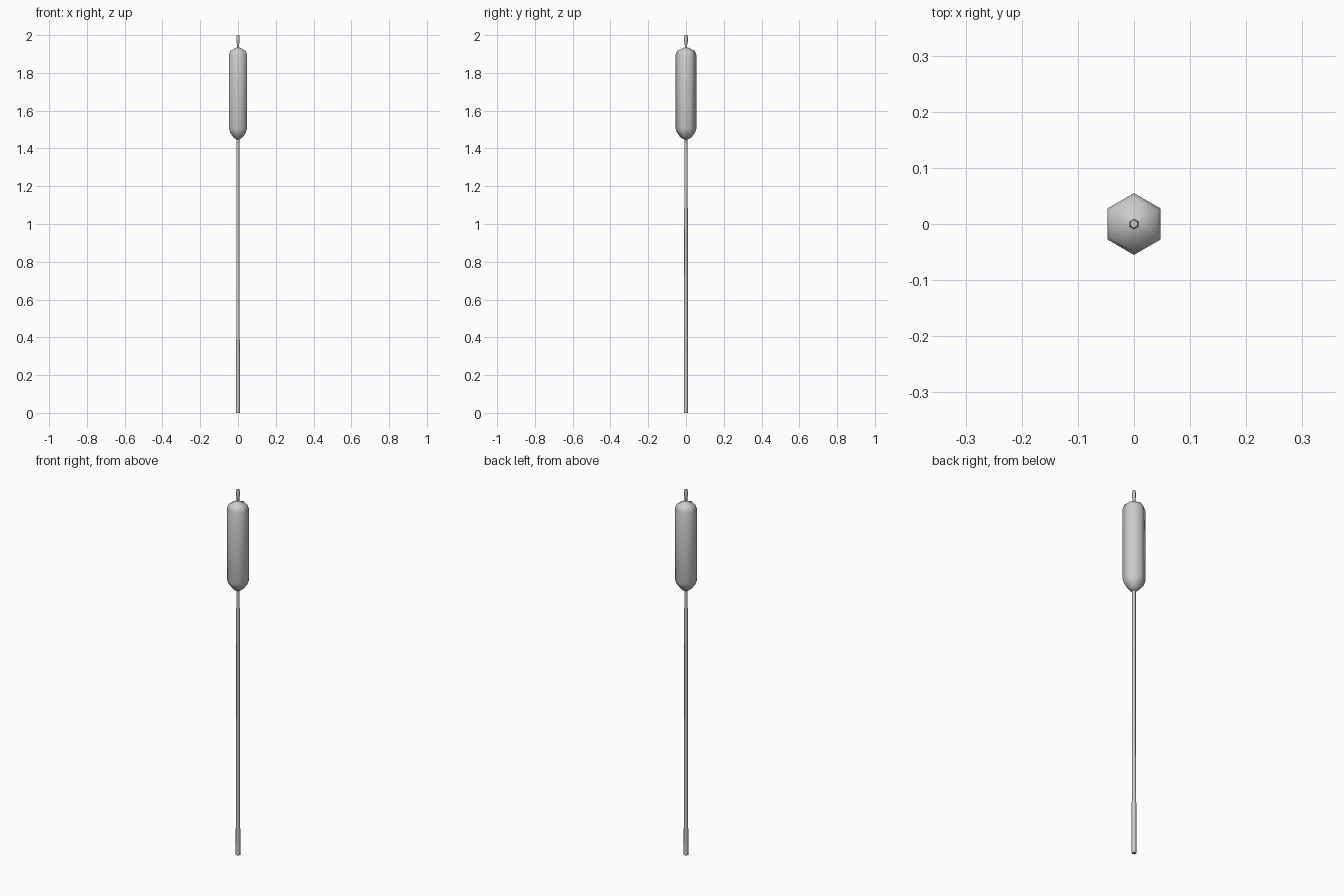
import bpy, bmesh, math

if "Cube" in bpy.data.objects:
    bpy.data.objects.remove(bpy.data.objects["Cube"])

SIDES = 6


def lathe(name, profile):
    """Six-sided capped solid from (radius, height) pairs, corners on the y axis."""
    bm = bmesh.new()
    rings = []
    for r, z in profile:
        angles = [math.pi / 2 + i * math.tau / SIDES for i in range(SIDES)]
        rings.append([bm.verts.new((r * math.cos(a), r * math.sin(a), z)) for a in angles])
    for low, high in zip(rings, rings[1:]):
        for i in range(SIDES):
            j = (i + 1) % SIDES
            bm.faces.new((low[i], low[j], high[j], high[i]))
    bm.faces.new(rings[0][::-1])
    bm.faces.new(rings[-1])
    for f in bm.faces:
        f.smooth = len(f.verts) == 4
    mesh = bpy.data.meshes.new(name)
    bm.to_mesh(mesh)
    bm.free()
    obj = bpy.data.objects.new(name, mesh)
    bpy.context.collection.objects.link(obj)
    bpy.ops.object.select_all(action='DESELECT')
    obj.select_set(True)
    bpy.context.view_layer.objects.active = obj
    bpy.ops.object.shade_smooth_by_angle(angle=math.radians(65))
    return obj


# Slender stem, slightly tapered
lathe("reed_stem", [(0.0115, 0), (0.0085, 1.455)])

# Sausage-shaped seed head with bevelled ends
lathe("seed_head", [(0.0085, 1.447), (0.028, 1.458), (0.047, 1.482), (0.055, 1.505),
                    (0.055, 1.895), (0.047, 1.917), (0.006, 1.936)])

# Small spike on top, wider toward its tip
lathe("tip_spike", [(0.006, 1.93), (0.0065, 1.95), (0.0095, 1.965), (0.0095, 1.99), (0.007, 2.0)])
